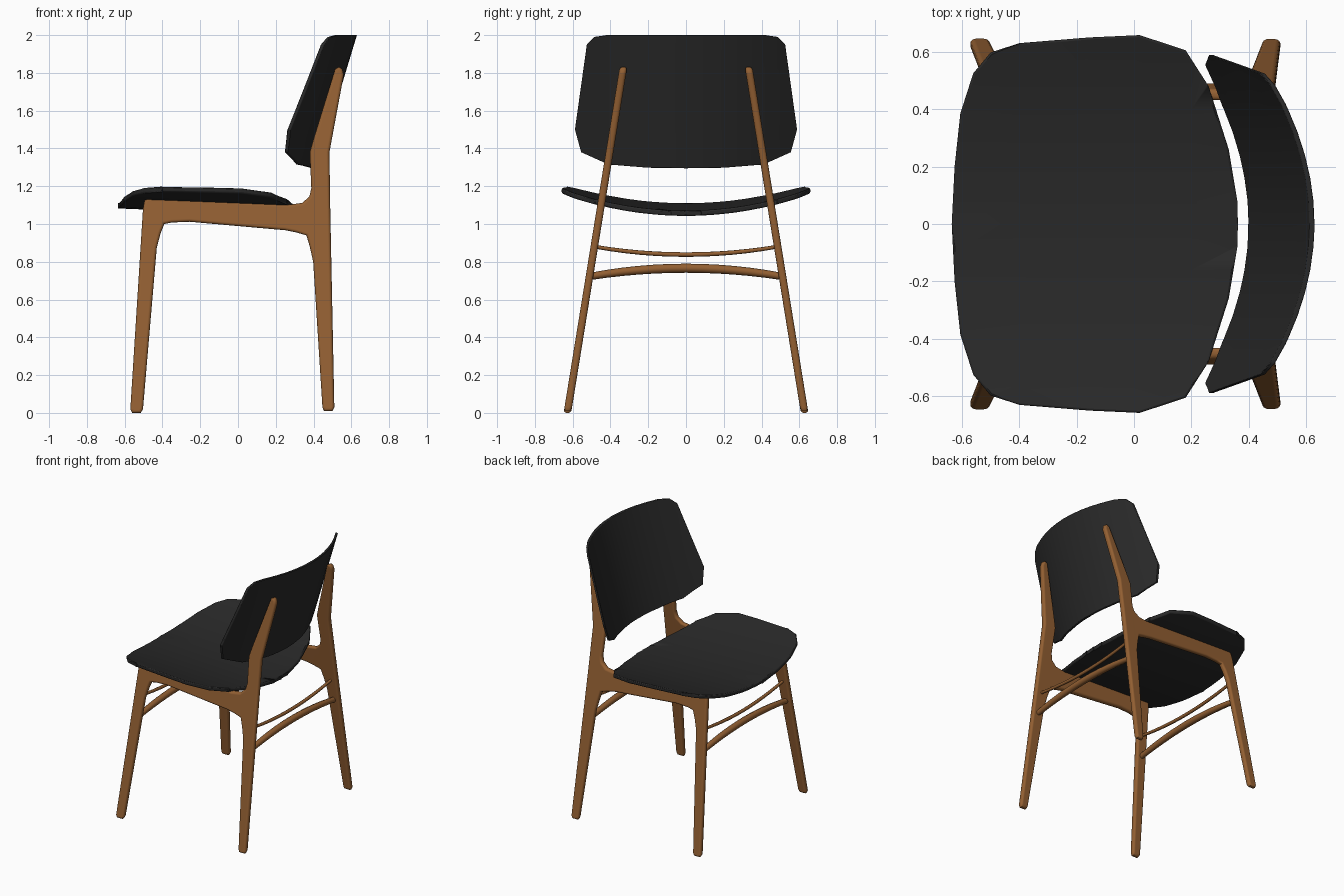
import bpy, bmesh, math
from mathutils import Vector

if "Cube" in bpy.data.objects:
    bpy.data.objects.remove(bpy.data.objects["Cube"])


def material(name, rgb):
    m = bpy.data.materials.new(name)
    m.diffuse_color = (*rgb, 1)
    m.use_nodes = True
    m.node_tree.nodes["Principled BSDF"].inputs["Base Color"].default_value = m.diffuse_color
    return m


wood = material("warm wood", (0.29, 0.115, 0.032))
black = material("black upholstery", (0.022, 0.022, 0.022))


def finish(bm, name, mat):
    bmesh.ops.recalc_face_normals(bm, faces=bm.faces)
    me = bpy.data.meshes.new(name)
    bm.to_mesh(me)
    bm.free()
    ob = bpy.data.objects.new(name, me)
    bpy.context.collection.objects.link(ob)
    me.materials.append(mat)
    bpy.ops.object.select_all(action='DESELECT')
    ob.select_set(True)
    bpy.context.view_layer.objects.active = ob
    bpy.ops.object.shade_smooth_by_angle(angle=math.radians(40))
    return ob


def frame_y(z):
    # the side frames lean inwards towards the top
    return 0.628 - 0.162 * z


# side frames: front leg, rail, rear leg and back post in one outline (x, z)
OUTLINE = [(-0.57, 0.02), (-0.56, 0.0), (-0.515, 0.0), (-0.503, 0.02),
           (-0.43, 0.875), (-0.41, 0.95), (-0.39, 1.0), (-0.35, 1.008),
           (-0.257, 1.012), (0.25, 0.967), (0.31, 0.955), (0.362, 0.94),
           (0.38, 0.88), (0.398, 0.8), (0.447, 0.03), (0.455, 0.01),
           (0.50, 0.01), (0.51, 0.03), (0.488, 1.1), (0.484, 1.38),
           (0.56, 1.79), (0.552, 1.82), (0.535, 1.832), (0.514, 1.82),
           (0.40, 1.45), (0.38, 1.38), (0.388, 1.19), (0.378, 1.145),
           (0.34, 1.112), (0.27, 1.102), (-0.42, 1.14), (-0.475, 1.14), (-0.495, 1.125),
           (-0.503, 1.08)]
T = 0.04
bm = bmesh.new()
face = bm.faces.new([bm.verts.new((x, -T / 2, z)) for x, z in OUTLINE])
new = bmesh.ops.extrude_face_region(bm, geom=[face], use_keep_orig=True)["geom"]
for v in new:
    if isinstance(v, bmesh.types.BMVert):
        v.co.y = T / 2
bmesh.ops.recalc_face_normals(bm, faces=bm.faces)
rim = [e for e in bm.edges if abs(e.verts[0].co.y - e.verts[1].co.y) < 1e-6]
bmesh.ops.bevel(bm, geom=rim, offset=0.016, segments=4, profile=0.5,
                affect='EDGES', clamp_overlap=False)
for v in bm.verts:
    v.co.y += frame_y(v.co.z)
frame = finish(bm, "side_frames", wood)
frame.modifiers.new("mirror", 'MIRROR').use_axis = (False, True, False)
frame.modifiers.new("weighted normals", 'WEIGHTED_NORMAL').keep_sharp = True


# stretchers between the legs: thin sagging one above, thick arched one below
def stretcher(name, x, z_end, z_mid, r_end, r_mid):
    cu = bpy.data.curves.new(name, 'CURVE')
    cu.dimensions = '3D'
    cu.bevel_depth = 1.0
    cu.bevel_resolution = 2
    sp = cu.splines.new('POLY')
    n = 13
    sp.points.add(n - 1)
    for i, p in enumerate(sp.points):
        t = 2 * i / (n - 1) - 1
        p.co = (x, t * frame_y(z_end), z_mid + (z_end - z_mid) * t * t, 1)
        p.radius = r_mid + (r_end - r_mid) * t * t
    cu.materials.append(wood)
    bpy.context.collection.objects.link(bpy.data.objects.new(name, cu))


for side, xu, xl in (("front", -0.475, -0.485), ("rear", 0.443, 0.45)):
    stretcher(side + "_upper_stretcher", xu, 0.88, 0.838, 0.010, 0.012)
    stretcher(side + "_lower_stretcher", xl, 0.722, 0.766, 0.019, 0.024)


# curved panels: half outline (u, v), mirrored in v, cut into strips and bent
def panel(name, half, cuts_u, bend, thick, bevel):
    pts = half + [(u, -v) for u, v in reversed(half) if v > 0]
    bm = bmesh.new()
    bm.faces.new([bm.verts.new((u, v, 0)) for u, v in pts])
    cuts = [((0, i * 0.08, 0), (0, 1, 0)) for i in range(-7, 8)]
    cuts += [((u, 0, 0), (1, 0, 0)) for u in cuts_u]
    for co, no in cuts:
        bmesh.ops.bisect_plane(bm, geom=bm.verts[:] + bm.edges[:] + bm.faces[:],
                               plane_co=co, plane_no=no)
    bm.verts.ensure_lookup_table()
    base = list(bm.verts)
    faces = list(bm.faces)
    new = bmesh.ops.extrude_face_region(bm, geom=faces, use_keep_orig=True)["geom"]
    for v in base:
        v.co = Vector(bend(v.co.x, v.co.y, 0))
    for v in new:
        if isinstance(v, bmesh.types.BMVert):
            v.co = Vector(bend(v.co.x, v.co.y, thick))
    ob = finish(bm, name, black)
    b = ob.modifiers.new("soft edge", 'BEVEL')
    b.width = bevel
    b.segments = 2
    b.limit_method = 'ANGLE'
    b.angle_limit = math.radians(60)
    return ob


# seat: saddle dipping in the middle
SEAT = [(-0.635, 0), (-0.625, 0.2), (-0.605, 0.385), (-0.56, 0.525),
        (-0.50, 0.597), (-0.40, 0.63), (-0.155, 0.65), (0.02, 0.658),
        (0.18, 0.605), (0.26, 0.48), (0.33, 0.26), (0.36, 0.08), (0.362, 0)]
panel("seat", SEAT, [-0.4, -0.2, 0, 0.2],
      lambda x, y, d: (x, y, 1.085 - 0.04 * x + 0.245 * y * y - d), 0.028, 0.009)

# backrest: wraps forward at the sides and leans back (u is height)
BACK = [(1.295, 0), (1.298, 0.2), (1.315, 0.41), (1.38, 0.555), (1.5, 0.588),
        (1.95, 0.525), (1.99, 0.487), (2.0, 0.42), (2.0, 0)]
panel("backrest", BACK, [1.5, 1.75],
      lambda z, y, d: (0.398 + 0.303 * (z - 1.295) - 0.575 * y * y + d, y, z),
      0.018, 0.003)
